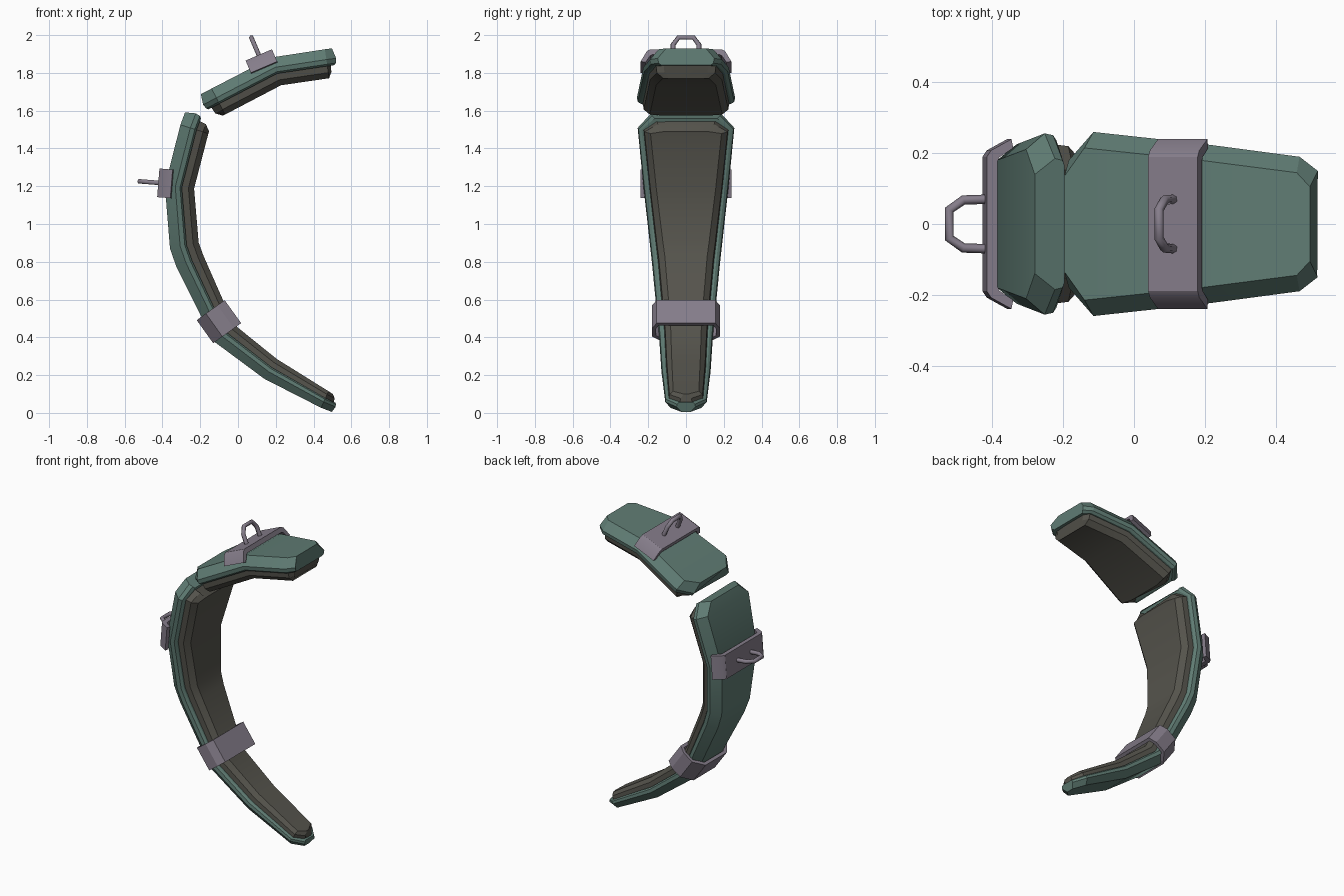
import bpy, bmesh, math
from mathutils import Vector

if "Cube" in bpy.data.objects:
    bpy.data.objects.remove(bpy.data.objects["Cube"], do_unlink=True)


def material(name, rgb):
    m = bpy.data.materials.new(name)
    m.use_nodes = True
    m.diffuse_color = (*rgb, 1)
    m.node_tree.nodes["Principled BSDF"].inputs["Base Color"].default_value = (*rgb, 1)
    return m


GREEN = material("muted green", (0.115, 0.2, 0.172))
LINER = material("dark olive grey", (0.09, 0.087, 0.072))
STRAP = material("dusty purple", (0.235, 0.205, 0.255))


def finish(name, bm, mat):
    bmesh.ops.recalc_face_normals(bm, faces=bm.faces)
    mesh = bpy.data.meshes.new(name)
    bm.to_mesh(mesh)
    bm.free()
    mesh.materials.append(mat)
    ob = bpy.data.objects.new(name, mesh)
    bpy.context.collection.objects.link(ob)
    bpy.ops.object.select_all(action="DESELECT")
    ob.select_set(True)
    bpy.context.view_layer.objects.active = ob
    bpy.ops.object.shade_smooth_by_angle(angle=math.radians(28))
    return ob


def frame(tx, tz):
    """Tangent along the arc and the direction towards its hollow side."""
    t = Vector((tx, 0, tz)).normalized()
    return t, Vector((-t.z, 0, t.x))


def plate(name, path, profile, mat):
    """Sweep a mirrored profile of (width inset, depth, end pull) along the arc."""
    bm = bmesh.new()
    rings = []
    last = len(path) - 1
    for i, (x, z, w, s) in enumerate(path):
        a, b = path[max(i - 1, 0)], path[min(i + 1, last)]
        here = Vector((x, 0, z))
        d_in = (here - Vector((a[0], 0, a[1]))).normalized()
        d_out = (Vector((b[0], 0, b[1])) - here).normalized()
        tan = d_in + d_out
        t, n = frame(tan.x, tan.z)
        sign = 1 if i == 0 else -1 if i == last else 0
        half = [(max(w - inset * s, 0.01), here + n * depth * s + t * sign * pull * s)
                for inset, depth, pull in profile]
        ring = [bm.verts.new(p + Vector((0, y, 0))) for y, p in half]
        ring += [bm.verts.new(p - Vector((0, y, 0))) for y, p in reversed(half)]
        rings.append(ring)
    count = len(rings[0])
    for r, q in zip(rings, rings[1:]):
        for j in range(count):
            k = (j + 1) % count
            bm.faces.new((r[j], r[k], q[k], q[j]))
    bm.faces.new(rings[0])
    bm.faces.new(rings[-1])
    return finish(name, bm, mat)


def band(name, origin, tangent, length, outer, inner, mat, closed=False):
    """Strap of (half width, depth) points, mirrored and given a length."""
    t, n = frame(*tangent)
    o = Vector((origin[0], 0, origin[1]))
    bm = bmesh.new()

    def row(half, side):
        pts = [(-y, d) for y, d in reversed(half)] + half
        return [bm.verts.new(o + n * d + Vector((0, y, 0)) + t * side * length / 2)
                for y, d in pts]

    a, b, c, d = row(outer, -1), row(outer, 1), row(inner, 1), row(inner, -1)
    loops = list(zip(a, b, c, d))
    pairs = list(zip(loops, loops[1:]))
    if closed:
        pairs.append((loops[-1], loops[0]))
    else:
        bm.faces.new(loops[0])
        bm.faces.new(loops[-1])
    for p, q in pairs:
        for j in range(4):
            k = (j + 1) % 4
            bm.faces.new((p[j], p[k], q[k], q[j]))
    return finish(name, bm, mat)


def loop_handle(name, origin, tangent, mat):
    """Bent bar standing out from a strap."""
    n = frame(*tangent)[1]
    o = Vector((origin[0], 0, origin[1]))
    half = [(0.04, 0.1), (0.068, 0.06), (0.07, -0.015)]
    pts = [(-y, h) for y, h in reversed(half)] + half
    curve = bpy.data.curves.new(name, "CURVE")
    curve.dimensions = "3D"
    curve.bevel_depth = 0.0135
    curve.bevel_resolution = 1
    curve.use_fill_caps = True
    spline = curve.splines.new("POLY")
    spline.points.add(len(pts) - 1)
    for point, (y, h) in zip(spline.points, pts):
        point.co = (*(o - n * h + Vector((0, y, 0))), 1)
    curve.materials.append(mat)
    ob = bpy.data.objects.new(name, curve)
    bpy.context.collection.objects.link(ob)


# Arc stations: x, z, half width, thickness scale
upper = [(0.512, 1.932, 0.15, 1), (0.46, 1.925, 0.19, 1), (0.18, 1.882, 0.226, 1),
         (-0.14, 1.717, 0.26, 1), (-0.21, 1.68, 0.18, 1)]
lower = [(-0.275, 1.605, 0.185, 1), (-0.305, 1.525, 0.256, 1), (-0.387, 1.2, 0.225, 1),
         (-0.36, 0.87, 0.19, 1), (-0.325, 0.77, 0.18, 1), (-0.13, 0.38, 0.143, 0.9),
         (0.14, 0.18, 0.13, 0.8), (0.44, 0.027, 0.11, 0.62), (0.505, 0.002, 0.05, 0.58)]
shell = [(0.045, 0, 0.015), (0, 0.055, 0), (0.005, 0.08, 0.005), (0.02, 0.09, 0.015)]
liner = [(0.03, 0.075, 0.03), (0.036, 0.125, 0.035), (0.068, 0.155, 0.065)]

for label, path in (("upper", upper), ("lower", lower)):
    plate(label + "_shell", path, shell, GREEN)
    plate(label + "_liner", path, liner, LINER)

# Open straps with their handles
strap_outer = [(0.19, 0), (0.208, 0.012), (0.24, 0.07)]
strap_inner = [(0.175, 0.03), (0.188, 0.035), (0.215, 0.075)]
for label, origin, tangent in (("upper", (0.11, 1.895), (-0.14, -0.06)),
                               ("lower", (-0.422, 1.218), (-0.012, -0.15))):
    band(label + "_strap", origin, tangent, 0.152, strap_outer, strap_inner, STRAP)
    loop_handle(label + "_handle", origin, tangent, STRAP)

# Closed collar near the tip
band("tip_collar", (-0.175, 0.43), (0.58, -0.81), 0.15,
     [(0.11, 0), (0.18, 0.06), (0.18, 0.135), (0.155, 0.182)],
     [(0.1, 0.02), (0.16, 0.07), (0.16, 0.13), (0.145, 0.162)], STRAP, closed=True)
